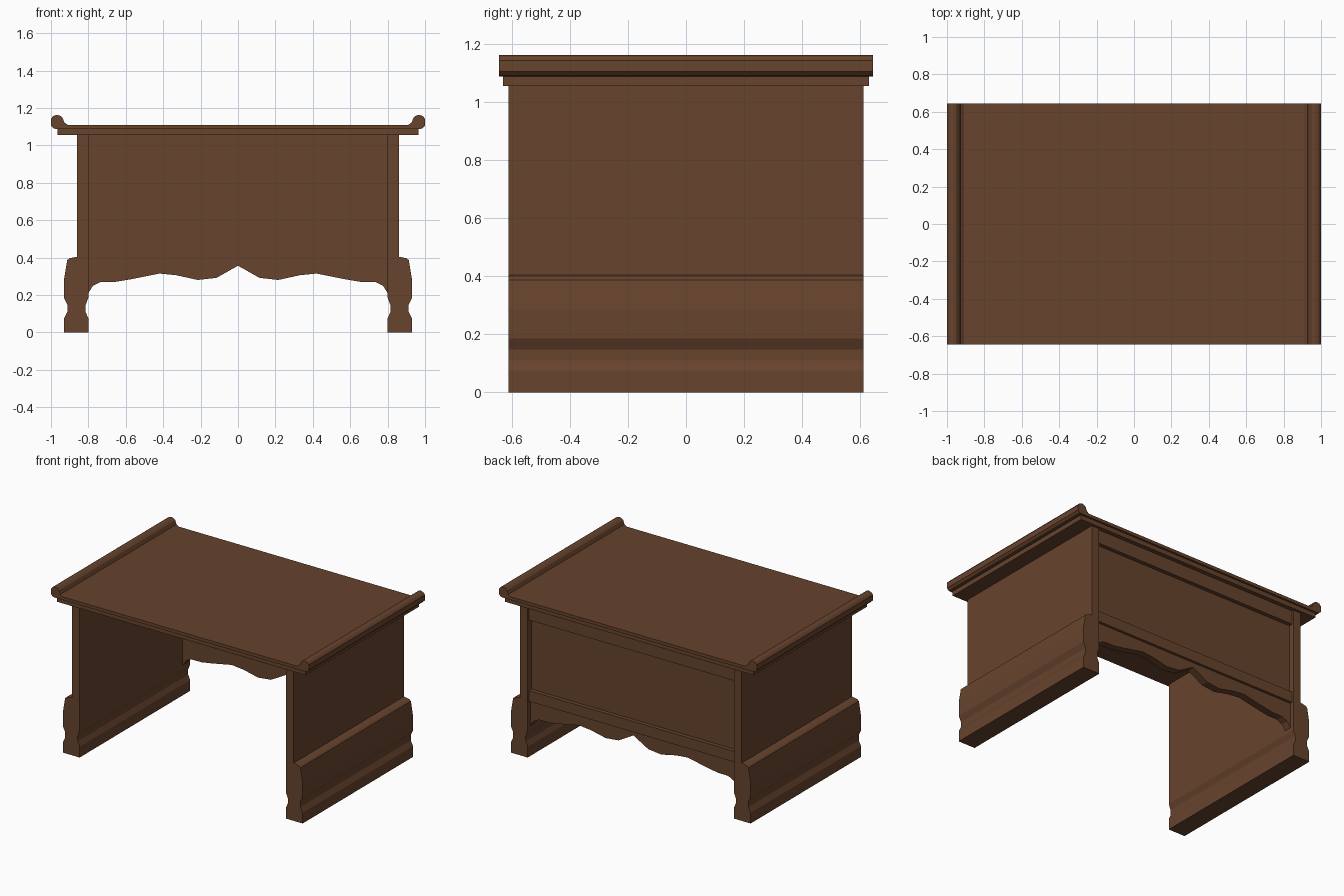
import bpy, bmesh

if "Cube" in bpy.data.objects:
    bpy.data.objects.remove(bpy.data.objects["Cube"])

wood = bpy.data.materials.new("brown wood")
wood.diffuse_color = (0.135, 0.056, 0.026, 1)
wood.use_nodes = True
wood.node_tree.nodes["Principled BSDF"].inputs["Base Color"].default_value = wood.diffuse_color


def extrude_profile(name, pts, y0, y1):
    """Extrude a closed (x, z) profile along y."""
    bm = bmesh.new()
    face = bm.faces.new([bm.verts.new((x, y0, z)) for x, z in pts])
    res = bmesh.ops.extrude_face_region(bm, geom=[face])
    moved = [v for v in res["geom"] if isinstance(v, bmesh.types.BMVert)]
    bmesh.ops.translate(bm, verts=moved, vec=(0, y1 - y0, 0))
    bmesh.ops.recalc_face_normals(bm, faces=bm.faces)
    mesh = bpy.data.meshes.new(name)
    bm.to_mesh(mesh)
    bm.free()
    mesh.materials.append(wood)
    ob = bpy.data.objects.new(name, mesh)
    bpy.context.collection.objects.link(ob)
    return ob


def flip(pts):
    """Mirror a half profile across x = 0, in reverse order."""
    return [(-x, z) for x, z in reversed(pts) if x > 0]


def bar(name, hx, z0, z1, y0, y1):
    return extrude_profile(name, [(-hx, z0), (hx, z0), (hx, z1), (-hx, z1)], y0, y1)


# Side panels with flared, moulded feet
side = [(0.80, 0), (0.93, 0), (0.93, 0.075), (0.912, 0.11), (0.912, 0.147),
        (0.93, 0.185), (0.93, 0.285), (0.913, 0.387), (0.90, 0.397), (0.86, 0.405),
        (0.86, 1.056), (0.80, 1.056), (0.80, 0.185), (0.815, 0.147),
        (0.815, 0.11), (0.80, 0.075)]
extrude_profile("right_side", side, -0.612, 0.612)
extrude_profile("left_side", flip(side), -0.612, 0.612)

# Top board with rolled ends, over a narrower moulding
half = [(0.965, 1.088), (0.985, 1.09), (1.0, 1.105), (1.0, 1.143), (0.987, 1.158),
        (0.97, 1.163), (0.952, 1.16), (0.938, 1.148), (0.928, 1.122), (0.91, 1.11)]
extrude_profile("top_board", half + flip(half), -0.644, 0.644)
bar("top_moulding", 0.965, 1.056, 1.088, -0.63, 0.63)

# Back: scalloped apron, thin panel and raised rails
scallop = [(0, 0.357), (0.115, 0.292), (0.215, 0.281), (0.33, 0.306), (0.42, 0.315),
           (0.57, 0.285), (0.655, 0.271), (0.735, 0.27), (0.775, 0.25),
           (0.793, 0.222), (0.805, 0.205)]


def scalloped(name, top, y0, y1):
    right = scallop + [(0.805, top)]
    return extrude_profile(name, right + flip(right), y0, y1)


scalloped("back_panel", 1.056, 0.53, 0.572)
scalloped("back_apron", 0.40, 0.572, 0.582)
bar("back_top_rail", 0.805, 0.96, 1.056, 0.572, 0.60)
bar("back_lower_rail", 0.805, 0.39, 0.465, 0.572, 0.60)
